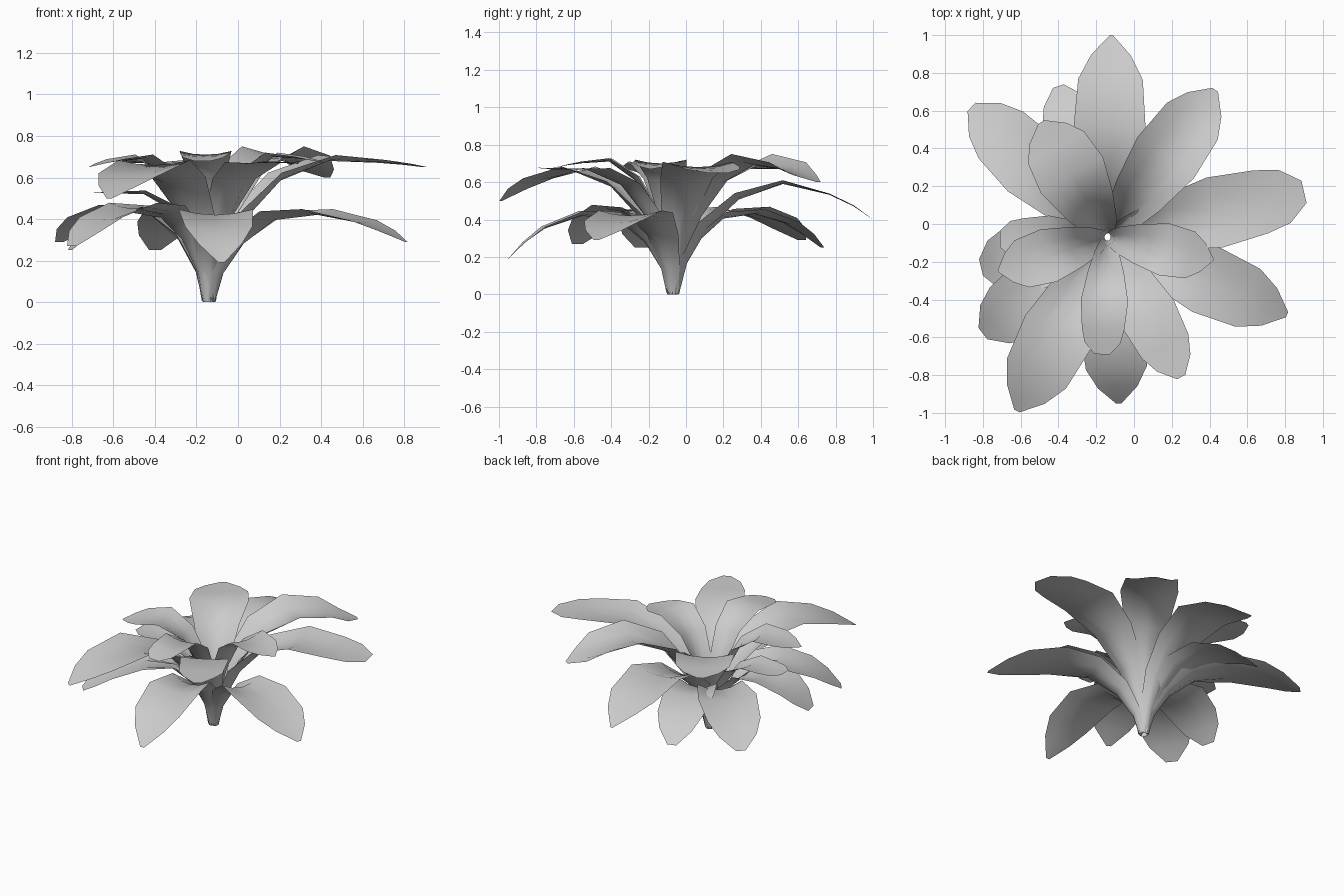
import bpy, bmesh
from math import radians
from mathutils import Vector

cube = bpy.data.objects.get("Cube")
if cube:
    bpy.data.objects.remove(cube)

GREY = (0.6, 0.6, 0.6, 1)
mat = bpy.data.materials.new("leaf grey")
mat.use_nodes = True
mat.diffuse_color = GREY
mat.node_tree.nodes["Principled BSDF"].inputs["Base Color"].default_value = GREY

ROOT = Vector((-0.14, -0.07, 0))
REACH = (0.03, 0.07, 0.17, 0.33, 0.55, 0.78, 0.9, 1)   # along the leaf, seen from above
RISE_UPPER = (0, 0.28, 0.59, 0.86, 1)                  # height against the peak
RISE_LOWER = (0, 0.32, 0.66, 0.94, 1)
DROOP = (0.3, 0.62, 1)                                 # from the peak down to the tip
WIDTH = (0.18, 0.3, 0.5, 0.76, 1, 0.9)
FOLD = (0.7, 0.7, 0.6, 0.32, 0.15, 0.08, 0.04, 0)      # trough shape, flattening out
ACROSS = (-1, -0.5, 0, 0.5, 1)


def leaf(name, tip, peak, width, blunt, rise, lift=0):
    """Arched blade from the root to the tip; blunt 0 is pointed, 1 is rounded."""
    tip = Vector(tip)
    flat = Vector((tip.x, tip.y, 0)) - ROOT
    side = Vector((-flat.y, flat.x, 0)).normalized()
    heights = [peak * h for h in rise] + [peak + (tip.z - peak) * d for d in DROOP]
    rib = [ROOT + flat * r + Vector((0, 0, z)) for r, z in zip(REACH, heights)]
    widths = WIDTH + (0.55 + 0.3 * blunt, 0.04 + 0.4 * blunt)
    bm = bmesh.new()
    rows = []
    for i, centre in enumerate(rib):
        along = (rib[min(i + 1, len(rib) - 1)] - rib[max(i - 1, 0)]).normalized()
        up = along.cross(side)
        half = widths[i] * width / 2
        fold = FOLD[i] + (lift if 2 < i < 6 else 0)
        rows.append([bm.verts.new(centre + side * half * u + up * half * fold * u * u)
                     for u in ACROSS])
    for low, high in zip(rows, rows[1:]):
        for k in range(len(ACROSS) - 1):
            bm.faces.new((low[k + 1], low[k], high[k], high[k + 1]))
    bmesh.ops.recalc_face_normals(bm, faces=bm.faces)
    if sum(f.normal.z for f in bm.faces) < 0:
        bmesh.ops.reverse_faces(bm, faces=bm.faces)
    mesh = bpy.data.meshes.new(name)
    bm.to_mesh(mesh)
    bm.free()
    mesh.materials.append(mat)
    obj = bpy.data.objects.new(name, mesh)
    bpy.context.collection.objects.link(obj)
    bpy.ops.object.select_all(action='DESELECT')
    obj.select_set(True)
    bpy.context.view_layer.objects.active = obj
    bpy.ops.object.shade_smooth_by_angle(angle=radians(60))


# Upper ring: name, tip, peak height, width, bluntness, edge lift
for name, tip, peak, width, blunt, lift in (
        ("back_leaf", (-0.12, 1.0, 0.40), 0.59, 0.38, 0, -0.05),
        ("back_left_leaf", (0.43, 0.71, 0.60), 0.69, 0.37, 0.15, 0.18),
        ("left_leaf", (0.90, 0.17, 0.65), 0.68, 0.38, 0.7, 0),
        ("front_left_leaf", (0.25, -0.81, 0.675), 0.67, 0.31, 0.3, -0.12),
        ("front_right_leaf", (-0.62, -0.99, 0.50), 0.66, 0.39, 0.1, -0.03),
        ("back_right_leaf", (-0.49, 0.54, 0.67), 0.67, 0.38, 0.15, 0),
        ("inner_left_leaf", (0.42, -0.19, 0.67), 0.70, 0.28, 0, 0),
        ("inner_right_leaf", (-0.72, -0.25, 0.65), 0.69, 0.29, 0, 0),
        ("inner_front_leaf", (-0.17, -0.69, 0.68), 0.71, 0.25, 0.7, 0),
        ("middle_right_leaf", (-0.71, -0.08, 0.53), 0.52, 0.24, 0.8, 0)):
    leaf(name, tip, peak, width, blunt, RISE_UPPER, lift)

# Lower ring, bending outwards sooner
for name, tip, peak, width, blunt in (
        ("low_left_leaf", (0.81, -0.48, 0.29), 0.42, 0.37, 0.1),
        ("low_front_leaf", (-0.08, -0.95, 0.19), 0.42, 0.36, 0.1),
        ("low_front_right_leaf", (-0.80, -0.58, 0.27), 0.45, 0.38, 0.4),
        ("low_right_leaf", (-0.81, -0.23, 0.25), 0.43, 0.37, 0.5),
        ("low_back_right_leaf", (-0.86, 0.62, 0.29), 0.44, 0.38, 0.3),
        ("low_back_leaf", (-0.40, 0.73, 0.25), 0.43, 0.33, 0.35)):
    leaf(name, tip, peak, width, blunt, RISE_LOWER)
